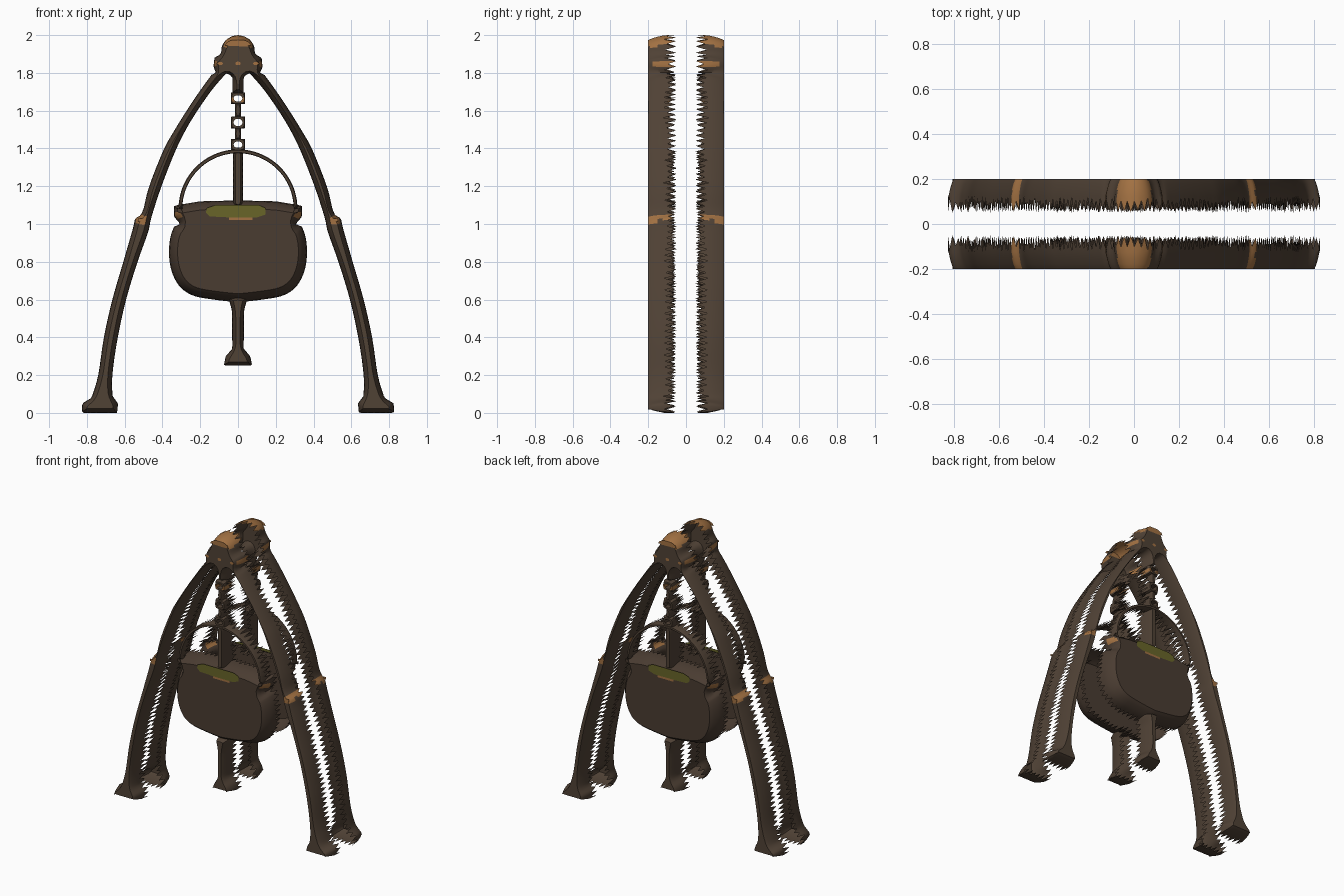
import bpy, bmesh, math, random
from mathutils import Vector
from mathutils.geometry import tessellate_polygon

if "Cube" in bpy.data.objects:
    bpy.data.objects.remove(bpy.data.objects["Cube"])

random.seed(4)


def material(name, rgb):
    m = bpy.data.materials.new(name)
    m.diffuse_color = (*rgb, 1)
    m.use_nodes = True
    m.node_tree.nodes["Principled BSDF"].inputs["Base Color"].default_value = m.diffuse_color
    return m


IRON = material("dark iron", (0.080, 0.054, 0.036))
POT = material("pot iron", (0.068, 0.045, 0.031))
BRONZE = material("bronze", (0.36, 0.165, 0.055))
BREW = material("olive brew", (0.140, 0.130, 0.022))


def mirrored(half):
    """Close a right-hand half outline (x, z) with its mirror image."""
    return half + [(-x, z) for x, z in reversed(half) if abs(x) > 1e-5]


def curve(pts, n=4):
    """Smooth a run of points with a Catmull-Rom spline."""
    p = [Vector(q) for q in pts]
    p = [2 * p[0] - p[1]] + p + [2 * p[-1] - p[-2]]
    out = []
    for a, b, c, d in zip(p, p[1:], p[2:], p[3:]):
        for i in range(n):
            t = i / n
            out.append(tuple(0.5 * (2 * b + (c - a) * t + (2 * a - 5 * b + 4 * c - d) * t * t
                                    + (3 * b - a - 3 * c + d) * t ** 3)))
    return out + [tuple(p[-2])]


def resample(pts, step, hole=False):
    """Evenly split an outline; outer loops run one way, holes the other."""
    pts = [Vector(p) for p in pts]
    area = sum(a.x * b.y - b.x * a.y for a, b in zip(pts, pts[1:] + pts[:1]))
    if (area > 0) == hole:
        pts.reverse()
    lengths = [(b - a).length for a, b in zip(pts, pts[1:] + pts[:1])]
    n = 2 * round(sum(lengths) / step / 2)
    gap, out, pos, want = sum(lengths) / n, [], 0, 0
    for a, b, d in zip(pts, pts[1:] + pts[:1], lengths):
        while want < pos + d - 1e-6 and len(out) < n:
            out.append(a.lerp(b, (want - pos) / d))
            want += gap
        pos += d
    return out


def shrink(loop, dist, steps=10):
    """Move a loop inward in small smoothed steps; returns every stage."""
    stages = [loop]
    for _ in range(steps):
        n, new = len(loop), []
        for i, p in enumerate(loop):
            a, b = loop[i - 1], loop[(i + 1) % n]
            t = (b - a).normalized()
            new.append(p.lerp((a + b) / 2, 0.2) + Vector((-t.y, t.x)) * dist / steps)
        loop = new
        stages.append(loop)
    return stages


def shell(name, outline, mats, hole=None, inset=0.02, step=0.016, rule=None, thin=False):
    """Rounded front sheet with a ragged open skirt, repeated at the back."""
    bm = bmesh.new()
    loops = [resample(outline, step)] + ([resample(hole, step, True)] if hole else [])
    cap, cap_pts = [], []
    low, high = ((0.055, 0.10), (0.15, 0.18)) if thin else ((0.05, 0.062), (0.095, 0.12))
    layers = (((0, 0.188), (10, 0.2)) if thin else
              ((1, 0.125), (3, 0.15), (6, 0.178), (8, 0.19), (10, 0.2)))
    for loop in loops:
        stages = shrink(loop, inset)
        rows = [[bm.verts.new((p.x, -random.uniform(*(low if i % 2 else high)), p.y))
                 for i, p in enumerate(loop)]]
        for k, y in layers:
            rows.append([bm.verts.new((p.x, -y, p.y)) for p in stages[k]])
        n = len(loop)
        for r, s in zip(rows, rows[1:]):
            for i in range(n):
                j = (i + 1) % n
                bm.faces.new((r[i], r[j], s[j], s[i]))
        cap += rows[-1]
        cap_pts.append([Vector((p.x, p.y, 0)) for p in stages[-1]])
    for tri in tessellate_polygon(cap_pts):
        try:
            bm.faces.new([cap[i] for i in tri])
        except ValueError:
            pass
    bmesh.ops.recalc_face_normals(bm, faces=bm.faces)
    bm.normal_update()
    if sum(f.normal.y * f.calc_area() for f in bm.faces) > 0:
        bmesh.ops.reverse_faces(bm, faces=bm.faces)
    finish(name, bm, mats, rule)


def finish(name, bm, mats, rule=None):
    """Copy the front half to the back, colour by rule and make the object."""
    copy = bmesh.ops.duplicate(bm, geom=bm.verts[:] + bm.edges[:] + bm.faces[:])["geom"]
    for v in copy:
        if isinstance(v, bmesh.types.BMVert):
            v.co.y *= -1
    bmesh.ops.reverse_faces(bm, faces=[f for f in copy if isinstance(f, bmesh.types.BMFace)])
    for f in bm.faces:
        c = f.calc_center_median()
        if rule and rule(abs(c.x), abs(c.y), c.z):
            f.material_index = 1
    me = bpy.data.meshes.new(name)
    bm.to_mesh(me)
    bm.free()
    for m in mats:
        me.materials.append(m)
    ob = bpy.data.objects.new(name, me)
    bpy.context.collection.objects.link(ob)
    bpy.context.view_layer.objects.active = ob
    ob.select_set(True)
    bpy.ops.object.shade_smooth_by_angle(angle=math.radians(40))
    ob.select_set(False)


def plate(name, pts, mat, y=0.202):
    """Thin painted patch on the front and back faces."""
    bm = bmesh.new()
    f = bm.faces.new([bm.verts.new((x, -y, z)) for x, z in pts])
    f.normal_update()
    if f.normal.y > 0:
        f.normal_flip()
    finish(name, bm, [mat])


def ellipse(cx, cz, rx, rz, n=24):
    return [(cx + rx * math.cos(2 * math.pi * i / n),
             cz + rz * math.sin(2 * math.pi * i / n)) for i in range(n)]


def box(cx, z0, z1, hw):
    return [(cx - hw, z0), (cx + hw, z0), (cx + hw, z1), (cx - hw, z1)]


# Tripod: knob, hub, both bowed legs and feet in one outline
tripod = ([(0, 2.0), (0.03, 1.995), (0.065, 1.975), (0.085, 1.945), (0.09, 1.90),
           (0.125, 1.88), (0.13, 1.83), (0.115, 1.80)]
          + curve([(0.14, 1.79), (0.205, 1.70), (0.275, 1.595), (0.34, 1.49), (0.395, 1.39),
                   (0.47, 1.20), (0.50, 1.08)])
          + [(0.515, 1.045), (0.545, 1.03)]
          + curve([(0.555, 0.98), (0.61, 0.79), (0.665, 0.60), (0.71, 0.40), (0.74, 0.20),
                   (0.775, 0.08)])
          + [(0.825, 0.05), (0.825, 0.0), (0.64, 0.0), (0.635, 0.05)]
          + curve([(0.665, 0.09), (0.665, 0.20), (0.64, 0.38), (0.595, 0.59), (0.535, 0.79),
                   (0.475, 0.96), (0.46, 1.03), (0.405, 1.20), (0.33, 1.39), (0.27, 1.51),
                   (0.205, 1.615), (0.13, 1.72), (0.06, 1.80)])
          + [(0.03, 1.78), (0.03, 1.69), (0, 1.69)])
shell("tripod", mirrored(tripod), [IRON, BRONZE], inset=0.024,
      rule=lambda x, y, z: (z > 1.938 and x < 0.075)
      or (1.0 < z < 1.045 and x > 0.49 and y > 0.162)
      or (1.025 < z < 1.05 and x > 0.505 and y > 0.1)
      or (1.835 < z < 1.86 and x > 0.095 and y < 0.18))

# Cauldron body: rim, neck and round belly, with bronze handle lugs
cauldron = ([(0, 1.125), (0.20, 1.12), (0.32, 1.10),
             (0.34, 1.095), (0.34, 1.04), (0.305, 1.0)]
            + curve([(0.34, 0.985), (0.36, 0.92), (0.365, 0.83), (0.348, 0.74), (0.305, 0.665),
                     (0.235, 0.62), (0.13, 0.60), (0, 0.585)]))
shell("cauldron", mirrored(cauldron), [POT, BRONZE], inset=0.045,
      rule=lambda x, y, z: x > 0.29 and 1.03 < z < 1.06 and 0.12 < y < 0.19)

# Post above the cauldron and leg below it
shell("hanging_post", box(0, 1.09, 1.39, 0.026), [IRON], inset=0.012)
shell("centre_leg", mirrored([(0, 0.62), (0.05, 0.61), (0.032, 0.54), (0.03, 0.34),
                              (0.065, 0.30), (0.075, 0.25), (0, 0.25)]), [IRON], inset=0.02)

# Arched carrying handle
arc = [math.pi * (i / 40) for i in range(41)]
shell("handle", [(0.315 * math.cos(a), 1.08 + 0.315 * math.sin(a)) for a in arc]
      + [(0.295 * math.cos(a), 1.08 + 0.295 * math.sin(a)) for a in reversed(arc)],
      [IRON], inset=0.004, thin=True)

# Chain: open links joined by short bars
for i, (z0, z1) in enumerate(((1.635, 1.695), (1.505, 1.57), (1.39, 1.45))):
    shell(f"chain_link_{i + 1}", box(0, z0, z1, 0.036), [IRON, BRONZE],
          hole=box(0, z0 + 0.014, z1 - 0.014, 0.024), inset=0.002, step=0.012, thin=True,
          rule=lambda x, y, z: x > 0.02 and 1.645 < z < 1.67)
for i, (z0, z1) in enumerate(((1.565, 1.64), (1.445, 1.51))):
    shell(f"chain_bar_{i + 1}", box(0, z0, z1, 0.015), [IRON], inset=0.004, thin=True)

# Brew and small bronze highlights
plate("brew", [(-0.17, 1.06), (-0.15, 1.04), (-0.05, 1.035), (0.10, 1.035), (0.145, 1.05),
               (0.145, 1.085), (0.11, 1.10), (-0.12, 1.10), (-0.165, 1.085)], BREW)
plate("brew_edge", box(0.015, 1.022, 1.036, 0.062), BRONZE)
for s, side in ((-1, "left"), (1, "right")):
    plate(f"hub_stud_{side}", ellipse(s * 0.095, 1.85, 0.016, 0.009, 10), BRONZE)
    plate(f"leg_band_{side}", box(s * 0.51, 1.012, 1.028, 0.02), BRONZE)
plate("hub_stud_middle", ellipse(0, 1.85, 0.014, 0.01, 10), BRONZE)
plate("knob_face", [(-0.07, 1.945), (0.07, 1.945), (0.06, 1.962), (0.03, 1.975),
                    (-0.03, 1.975), (-0.06, 1.962)], BRONZE)
